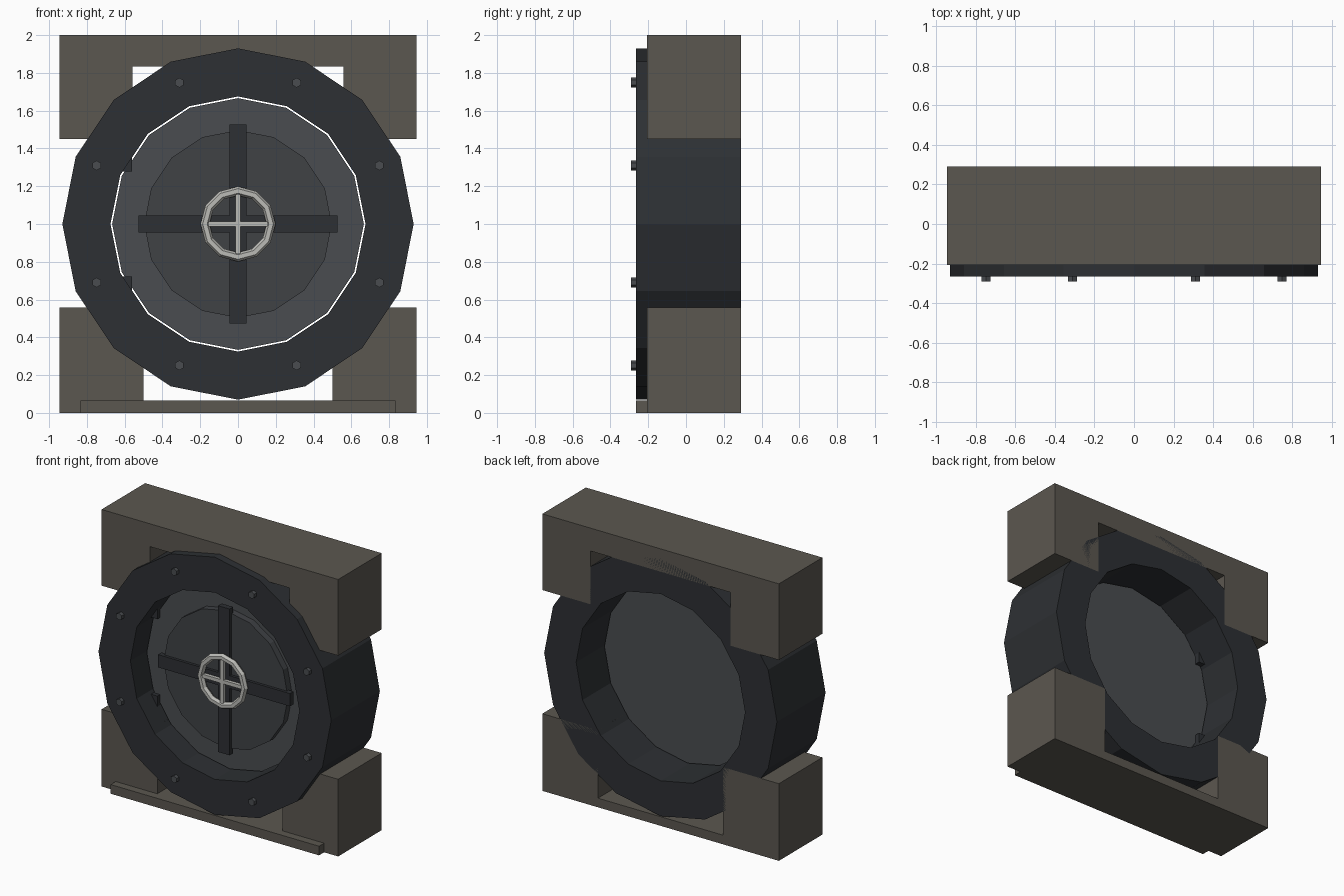
import bpy, bmesh, math

if "Cube" in bpy.data.objects:
    bpy.data.objects.remove(bpy.data.objects["Cube"])

def material(name, rgb):
    m = bpy.data.materials.new(name)
    m.diffuse_color = (*rgb, 1)
    m.use_nodes = True
    m.node_tree.nodes["Principled BSDF"].inputs["Base Color"].default_value = m.diffuse_color
    return m

STONE = material("stone", (0.105, 0.095, 0.08))
DARK = material("dark_steel", (0.026, 0.029, 0.033))
STEEL = material("door_steel", (0.068, 0.073, 0.08))
PANEL = material("panel_steel", (0.05, 0.054, 0.06))
BRIGHT = material("bright_metal", (0.5, 0.5, 0.47))

CZ = 1.0  # height of the door axis

def finish(name, bm, mat):
    bmesh.ops.recalc_face_normals(bm, faces=bm.faces)
    me = bpy.data.meshes.new(name)
    bm.to_mesh(me)
    bm.free()
    me.materials.append(mat)
    ob = bpy.data.objects.new(name, me)
    bpy.context.collection.objects.link(ob)
    return ob

def extrude(name, outline, y0, y1, mat):
    """Extrude an x/z outline along y."""
    bm = bmesh.new()
    front = [bm.verts.new((x, y0, z)) for x, z in outline]
    back = [bm.verts.new((x, y1, z)) for x, z in outline]
    bm.faces.new(front)
    bm.faces.new(back[::-1])
    n = len(outline)
    for i in range(n):
        j = (i + 1) % n
        bm.faces.new((front[i], back[i], back[j], front[j]))
    return finish(name, bm, mat)

def box(name, x0, x1, y0, y1, z0, z1, mat):
    return extrude(name, [(x0, z0), (x1, z0), (x1, z1), (x0, z1)], y0, y1, mat)

def disc(name, r, n, y0, y1, mat, cx=0, cz=CZ):
    pts = [(cx + r * math.sin(2 * math.pi * i / n), cz + r * math.cos(2 * math.pi * i / n))
           for i in range(n)]
    return extrude(name, pts, y0, y1, mat)

def revolve(name, profile, n, mat):
    """Sweep a closed (radius, y) profile around the door axis."""
    bm = bmesh.new()
    rings = []
    for i in range(n):
        a = 2 * math.pi * i / n
        rings.append([bm.verts.new((r * math.sin(a), y, CZ + r * math.cos(a))) for r, y in profile])
    m = len(profile)
    for i in range(n):
        a, b = rings[i], rings[(i + 1) % n]
        for k in range(m):
            l = (k + 1) % m
            bm.faces.new((a[k], a[l], b[l], b[k]))
    return finish(name, bm, mat)

# Stone surround: upper arch, two lower piers and the sill
W, Y0, Y1 = 0.945, -0.207, 0.29
extrude("upper_surround", [(-W, 1.45), (-0.558, 1.45), (-0.558, 1.835), (0.558, 1.835),
                           (0.558, 1.45), (W, 1.45), (W, 2.0), (-W, 2.0)], Y0, Y1, STONE)
for side, s in (("left", -1), ("right", 1)):
    x0, x1 = sorted((0.5 * s, W * s))
    box("lower_pier_" + side, x0, x1, Y0, Y1, 0, 0.557, STONE)
box("sill", -0.833, 0.833, -0.265, Y1, 0, 0.066, STONE)

# Heavy outer ring
revolve("door_ring", [(0.93, -0.264), (0.93, Y1), (0.675, Y1), (0.675, -0.264)], 16, DARK)

# Ring bolts
for k in range(8):
    a = math.radians(22.5 + 45 * k)
    disc("ring_bolt", 0.026, 6, -0.29, -0.255, STEEL,
         0.81 * math.sin(a), CZ + 0.81 * math.cos(a))

# Door slab, raised panel and cross bars
disc("door_slab", 0.666, 16, -0.09, -0.02, STEEL)
disc("door_panel", 0.497, 16, -0.14, -0.08, PANEL)
box("cross_bar_horizontal", -0.527, 0.527, -0.16, -0.12, CZ - 0.046, CZ + 0.046, DARK)
box("cross_bar_vertical", -0.046, 0.046, -0.161, -0.12, CZ - 0.528, CZ + 0.528, DARK)

# Hinge blocks
for s in (-1, 1):
    z0, z1 = sorted((CZ + 0.278 * s, CZ + 0.44 * s))
    box("hinge_block", -0.72, -0.56, -0.12, 0.02, z0, z1, DARK)

# Hand wheel with spokes
tube = [(0.175 + 0.024 * math.cos(math.pi * k / 3), -0.172 + 0.024 * math.sin(math.pi * k / 3))
        for k in range(6)]
revolve("hand_wheel", tube, 12, BRIGHT)
box("wheel_spoke_horizontal", -0.17, 0.17, -0.184, -0.158, CZ - 0.013, CZ + 0.013, BRIGHT)
box("wheel_spoke_vertical", -0.013, 0.013, -0.185, -0.158, CZ - 0.17, CZ + 0.17, BRIGHT)
